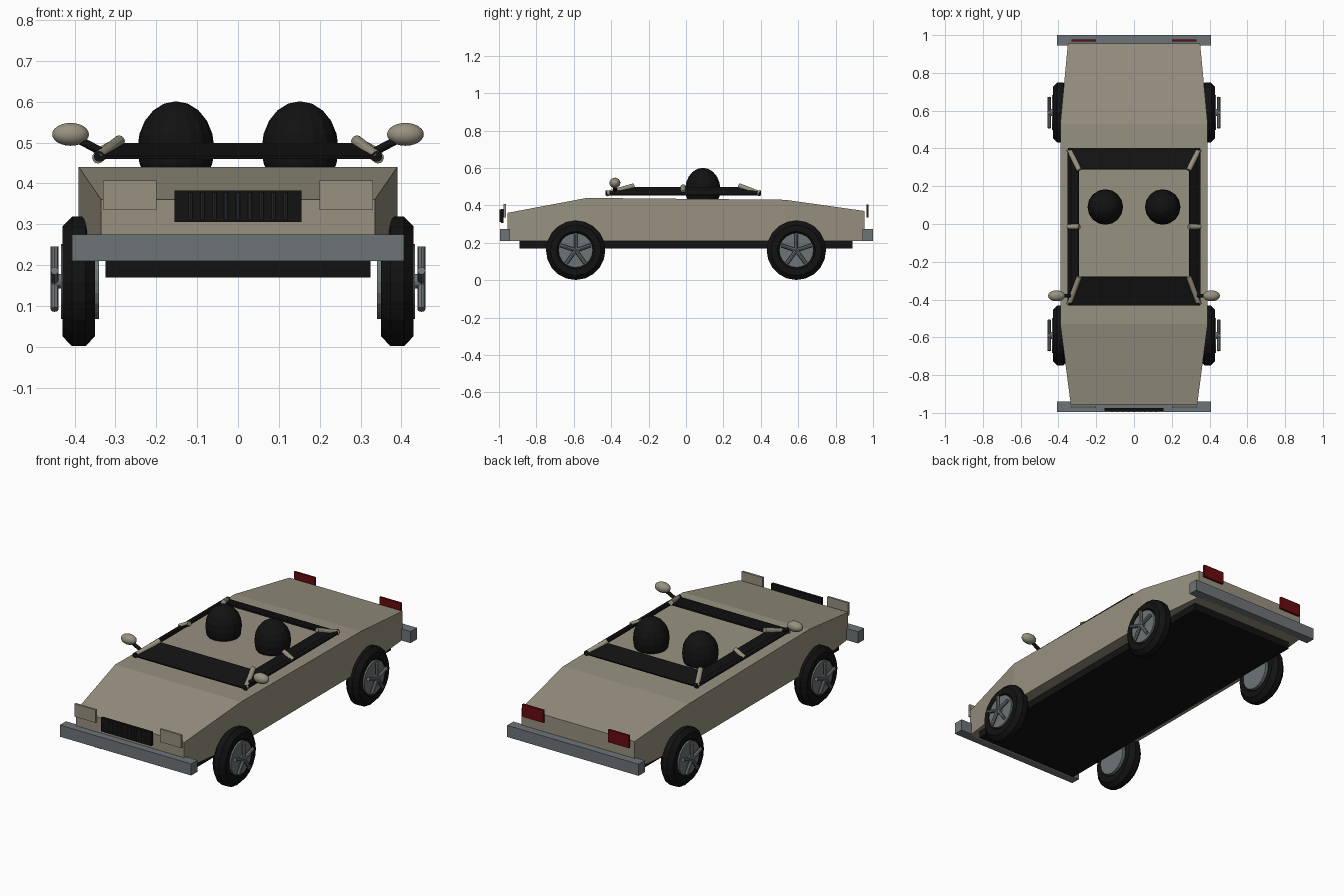
import bpy, bmesh, math
from mathutils import Vector

if "Cube" in bpy.data.objects:
    bpy.data.objects.remove(bpy.data.objects["Cube"])


def material(name, rgb):
    m = bpy.data.materials.new(name)
    m.diffuse_color = (*rgb, 1)
    m.use_nodes = True
    m.node_tree.nodes["Principled BSDF"].inputs["Base Color"].default_value = m.diffuse_color
    return m


CREAM = material("cream paint", (0.31, 0.285, 0.215))
BLACK = material("black", (0.006, 0.006, 0.006))
GREY = material("grey metal", (0.155, 0.175, 0.185))
RED = material("red lamp", (0.14, 0.003, 0.005))
DARK = material("dark grey", (0.025, 0.028, 0.03))


def finish(name, bm, mat, smooth=False):
    bmesh.ops.recalc_face_normals(bm, faces=bm.faces)
    for f in bm.faces:
        f.smooth = smooth
    me = bpy.data.meshes.new(name)
    bm.to_mesh(me)
    bm.free()
    me.materials.append(mat)
    ob = bpy.data.objects.new(name, me)
    bpy.context.collection.objects.link(ob)
    return ob


def box(name, lo, hi, mat):
    bm = bmesh.new()
    bmesh.ops.create_cube(bm, size=1)
    for v in bm.verts:
        v.co = Vector([(a + b) / 2 + c * (b - a) for a, b, c in zip(lo, hi, v.co)])
    return finish(name, bm, mat)


def rod(name, a, b, r, mat, sides=12):
    a, b = Vector(a), Vector(b)
    bm = bmesh.new()
    bmesh.ops.create_cone(bm, cap_ends=True, segments=sides, radius1=r, radius2=r, depth=(b - a).length)
    q = (b - a).to_track_quat('Z', 'Y')
    for v in bm.verts:
        v.co = q @ v.co + (a + b) / 2
    return finish(name, bm, mat)


def ball(name, c, r, mat, segs=16, rings=10, smooth=False):
    bm = bmesh.new()
    bmesh.ops.create_uvsphere(bm, u_segments=segs, v_segments=rings, radius=1)
    for v in bm.verts:
        v.co = Vector([p + q * s for p, q, s in zip(c, v.co, r)])
    return finish(name, bm, mat, smooth)


def panel(name, pts, mat):
    bm = bmesh.new()
    bm.faces.new([bm.verts.new(p) for p in pts])
    ob = finish(name, bm, mat)
    mod = ob.modifiers.new("thickness", 'SOLIDIFY')
    mod.thickness = 0.008
    mod.offset = 0


# Wedge body lofted through four stations: y, half width, top height
bm = bmesh.new()
loops = []
for y, w, top in [(-0.955, 0.335, 0.36), (-0.53, 0.39, 0.44), (0.53, 0.39, 0.43), (0.955, 0.35, 0.37)]:
    loops.append([bm.verts.new(p) for p in [(-w, y, 0.21), (w, y, 0.21), (w, y, top), (-w, y, top)]])
for a, b in zip(loops, loops[1:]):
    for i in range(4):
        j = (i + 1) % 4
        bm.faces.new((a[i], a[j], b[j], b[i]))
bm.faces.new(loops[0])
bm.faces.new(loops[-1])
finish("body", bm, CREAM)

box("underbody", (-0.325, -0.89, 0.17), (0.325, 0.89, 0.212), BLACK)
box("front_bumper", (-0.407, -0.995, 0.21), (0.407, -0.94, 0.275), GREY)
box("rear_bumper", (-0.407, 0.945, 0.21), (0.407, 1.0, 0.275), GREY)

# Grille with vertical slats
box("grille", (-0.155, -0.99, 0.305), (0.155, -0.975, 0.382), BLACK)
for i in range(9):
    x = (i - 4) * 0.029
    rod("grille_slat", (x, -0.991, 0.31), (x, -0.991, 0.378), 0.005, DARK, 8)

# Low open window frame: sloping glass bands between two rectangles
yb, yt, zb, zt = (-0.43, 0.40), (-0.28, 0.29), 0.463, 0.495
xb, xt = 0.35, 0.293
for name, b, t in [("windscreen", yb[0], yt[0]), ("rear_window", yb[1], yt[1])]:
    panel(name, [(-xb, b, zb), (xb, b, zb), (xt, t, zt), (-xt, t, zt)], BLACK)

for s in (-1, 1):
    panel("side_window", [(s * xb, yb[0], zb), (s * xb, yb[1], zb), (s * xt, yt[1], zt), (s * xt, yt[0], zt)], BLACK)
    rod("side_rail", (s * 0.34, yb[0], 0.466), (s * 0.34, yb[1], 0.466), 0.013, BLACK)
    rod("front_pillar", (s * 0.344, -0.425, 0.462), (s * 0.29, -0.28, 0.504), 0.014, CREAM)
    rod("rear_pillar", (s * 0.344, 0.395, 0.462), (s * 0.29, 0.285, 0.504), 0.014, CREAM)
    rod("middle_pillar", (s * 0.35, -0.015, 0.468), (s * 0.29, -0.015, 0.5), 0.014, CREAM)

    # Wing mirrors and seat backs
    rod("mirror_arm", (s * 0.335, -0.38, 0.478), (s * 0.39, -0.38, 0.507), 0.01, BLACK)
    ball("mirror", (s * 0.41, -0.38, 0.52), (0.045, 0.029, 0.028), CREAM, 20, 12, True)
    ball("headrest", (s * 0.152, 0.09, 0.485), (0.094, 0.094, 0.116), BLACK)

    # Lamps
    x0, x1 = sorted((s * 0.2, s * 0.33))
    box("headlamp", (x0, -0.975, 0.335), (x1, -0.963, 0.407), CREAM)
    box("tail_lamp", (x0, 0.965, 0.335), (x1, 0.977, 0.405), RED)

    # Wheels: ring tyre, hub disc and five spokes
    for y in (-0.59, 0.59):
        bm = bmesh.new()
        n, m = 20, 8
        ring = []
        for i in range(n):
            a = 2 * math.pi * i / n
            row = []
            for k in range(m):
                t = 2 * math.pi * (k + 0.5) / m
                r = 0.118 + 0.044 * math.cos(t)
                row.append(bm.verts.new((s * (0.39 + 0.043 * math.sin(t)),
                                         y + r * math.sin(a), 0.16 + r * math.cos(a))))
            ring.append(row)
        for i in range(n):
            for k in range(m):
                i2, k2 = (i + 1) % n, (k + 1) % m
                bm.faces.new((ring[i][k], ring[i2][k], ring[i2][k2], ring[i][k2]))
        finish("tyre", bm, BLACK)
        rod("hub", (s * 0.34, y, 0.16), (s * 0.433, y, 0.16), 0.092, GREY, 20)
        rod("hub_cap", (s * 0.43, y, 0.16), (s * 0.455, y, 0.16), 0.018, GREY)
        for i in range(5):
            a = 2 * math.pi * i / 5
            rod("spoke", (s * 0.449, y, 0.16),
                (s * 0.449, y + 0.085 * math.sin(a), 0.16 + 0.085 * math.cos(a)), 0.01, GREY, 8)
